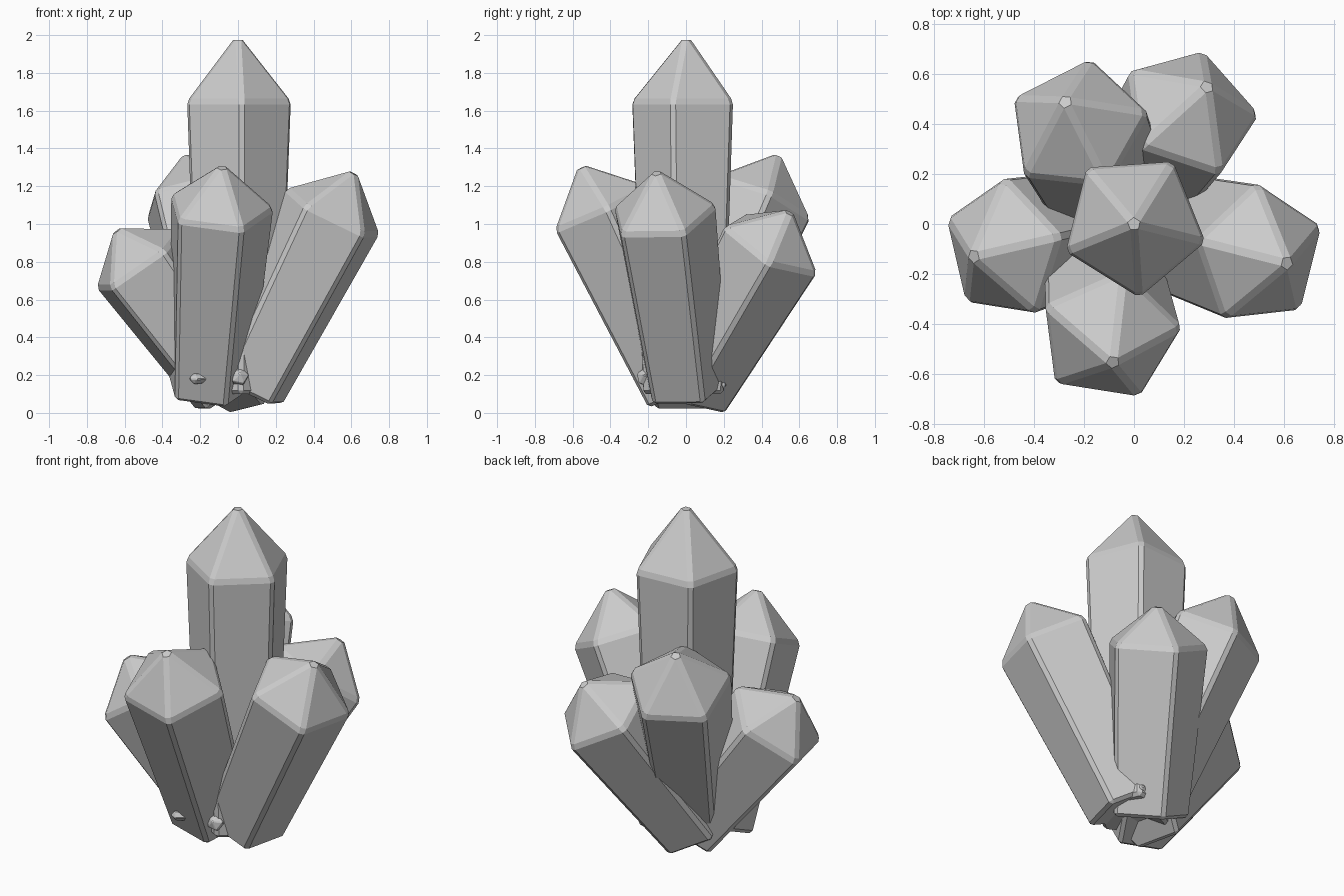
import bpy, bmesh, math
from mathutils import Vector

if "Cube" in bpy.data.objects:
    bpy.data.objects.remove(bpy.data.objects["Cube"])

SIDES = 5


def crystal(name, base, apex, r_top, r_base, tip_len, heading, bevel=0.018):
    """Five-sided tapered prism with a pyramid tip; one face looks along heading (degrees)."""
    base, apex = Vector(base), Vector(apex)
    axis = (apex - base).normalized()
    a = math.radians(heading)
    out = Vector((math.cos(a), math.sin(a), 0))
    u = (out - axis * out.dot(axis)).normalized()
    v = axis.cross(u)
    bm = bmesh.new()

    def ring(centre, r):
        pts = []
        for i in range(SIDES):
            t = 2 * math.pi * (i + 0.5) / SIDES
            pts.append(bm.verts.new(centre + r * (math.cos(t) * u + math.sin(t) * v)))
        return pts

    low = ring(base, r_base)
    high = ring(apex - axis * tip_len, r_top)
    top = bm.verts.new(apex)
    bm.faces.new(low[::-1])
    for i in range(SIDES):
        j = (i + 1) % SIDES
        bm.faces.new((low[i], low[j], high[j], high[i]))
        bm.faces.new((high[i], high[j], top))
    # chamfer every edge
    bmesh.ops.bevel(bm, geom=bm.edges[:], offset=bevel, offset_type='OFFSET',
                    segments=1, affect='EDGES', clamp_overlap=True)
    bmesh.ops.recalc_face_normals(bm, faces=bm.faces[:])
    me = bpy.data.meshes.new(name)
    bm.to_mesh(me)
    bm.free()
    ob = bpy.data.objects.new(name, me)
    bpy.context.collection.objects.link(ob)
    return ob


# main crystals: name, base, apex, tip length, face heading
R, RB = 0.295, 0.235
for name, base, apex, tip, heading in [
    ("centre_crystal", (0, 0, 0.10), (0, 0, 2.015), 0.365, 94),
    ("front_crystal", (-0.16, -0.01, 0.12), (-0.083, -0.565, 1.325), 0.265, 261),
    ("right_crystal", (0.04, 0.0, 0.13), (0.625, -0.16, 1.295), 0.27, -14),
    ("back_right_crystal", (-0.078, 0.014, 0.118), (0.30, 0.56, 1.08), 0.23, 41.5),
    ("left_crystal", (-0.04, 0.01, 0.125), (-0.655, -0.133, 0.985), 0.225, 193),
    ("back_left_crystal", (-0.03, -0.03, 0.13), (-0.28, 0.50, 1.385), 0.28, 117),
]:
    crystal(name, base, apex, R, RB, tip, heading)

# tiny shards poking out around the foot
for i, (base, apex, r) in enumerate([
    ((-0.11, -0.20, 0.19), (-0.26, -0.265, 0.18), 0.032),
    ((0.0, -0.10, 0.14), (0.01, -0.26, 0.21), 0.05),
    ((-0.12, 0.02, 0.13), (-0.34, 0.0, 0.17), 0.035),
    ((0.06, 0.12, 0.16), (0.115, 0.215, 0.145), 0.035),
]):
    crystal(f"shard_{i + 1}", base, apex, r, r * 0.8, 0.03, 20 + 50 * i, 0.004)
